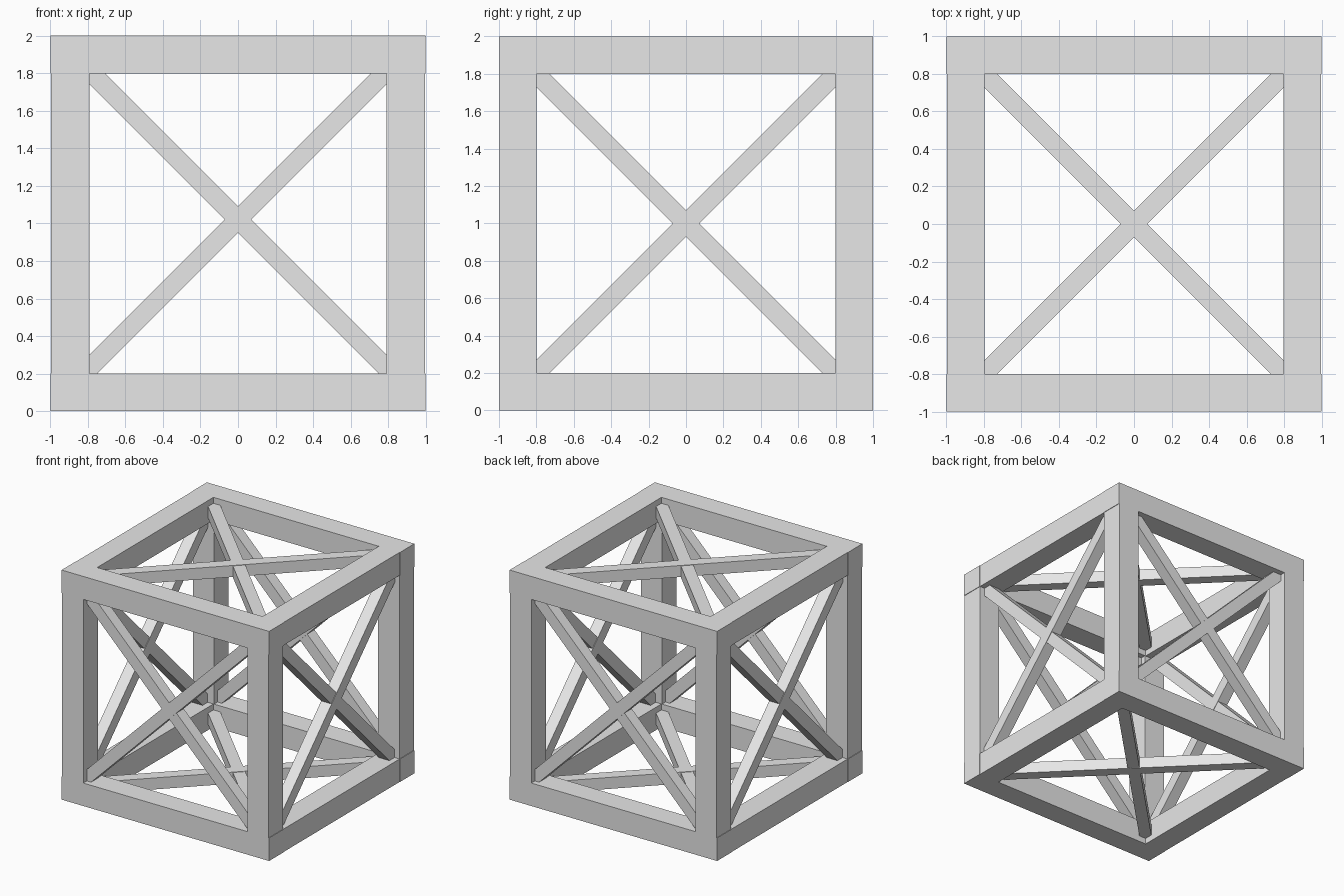
import bpy
import math
from mathutils import Matrix, Vector

cube = bpy.data.objects.get("Cube")
if cube:
    bpy.data.objects.remove(cube, do_unlink=True)

grey = bpy.data.materials.new("plain grey")
grey.use_nodes = True
grey.diffuse_color = (0.8, 0.8, 0.8, 1)
grey.node_tree.nodes["Principled BSDF"].inputs["Base Color"].default_value = (0.8, 0.8, 0.8, 1)

BEAM = 0.2      # frame beam thickness
BRACE = 0.1     # brace thickness
MID = 0.9       # beam centre line from the middle of the cube
CENTRE = Vector((0, 0, 1))


def bar(name, centre, size, rotation=Matrix()):
    """Box of the given size, turned and then moved to its centre."""
    bpy.ops.mesh.primitive_cube_add(size=1)
    obj = bpy.context.object
    obj.name = name
    obj.data.transform(rotation @ Matrix.Diagonal((*size, 1)))
    obj.location = centre
    obj.data.materials.append(grey)
    return obj


# Frame: long rails across, shorter rails in depth, posts between them
inner = 2 * (1 - BEAM)
for a, a_name in ((-1, "right"), (1, "left")):
    for b, b_name in ((-1, "front"), (1, "back")):
        bar(f"{b_name}_{a_name}_post", CENTRE + Vector((a * 0.893, b * MID, 0)),
            (0.205, BEAM, inner))
for c, c_name in ((-1, "bottom"), (1, "top")):
    for s, x_name, y_name in ((-1, "front", "right"), (1, "back", "left")):
        bar(f"{c_name}_{x_name}_rail", CENTRE + Vector((0, s * MID, c * MID)),
            (2, BEAM, BEAM))
        bar(f"{c_name}_{y_name}_rail", CENTRE + Vector((s * 0.897, 0, c * MID)),
            (BEAM, inner, BEAM))

# Crossed braces in every face: (normal, bar size, pair names, lift)
length = 2 * 0.85 * math.sqrt(2)
faces = (
    ("X", (BRACE, length, BRACE), ("right", "left"), 0),
    ("Y", (length, BRACE, BRACE), ("front", "back"), 0.02),
    ("Z", (length, BRACE, BRACE), ("bottom", "top"), 0),
)
for i, (axis, size, names, lift) in enumerate(faces):
    for side, side_name in zip((-1, 1), names):
        for turn, turn_name in ((-1, "falling"), (1, "rising")):
            centre = CENTRE + Vector((0, 0, lift))
            # a hair of offset keeps the crossing faces apart
            centre[i] += side * MID + 0.002 * turn
            bar(f"{side_name}_{turn_name}_brace", centre, size,
                Matrix.Rotation(turn * math.pi / 4, 4, axis))
